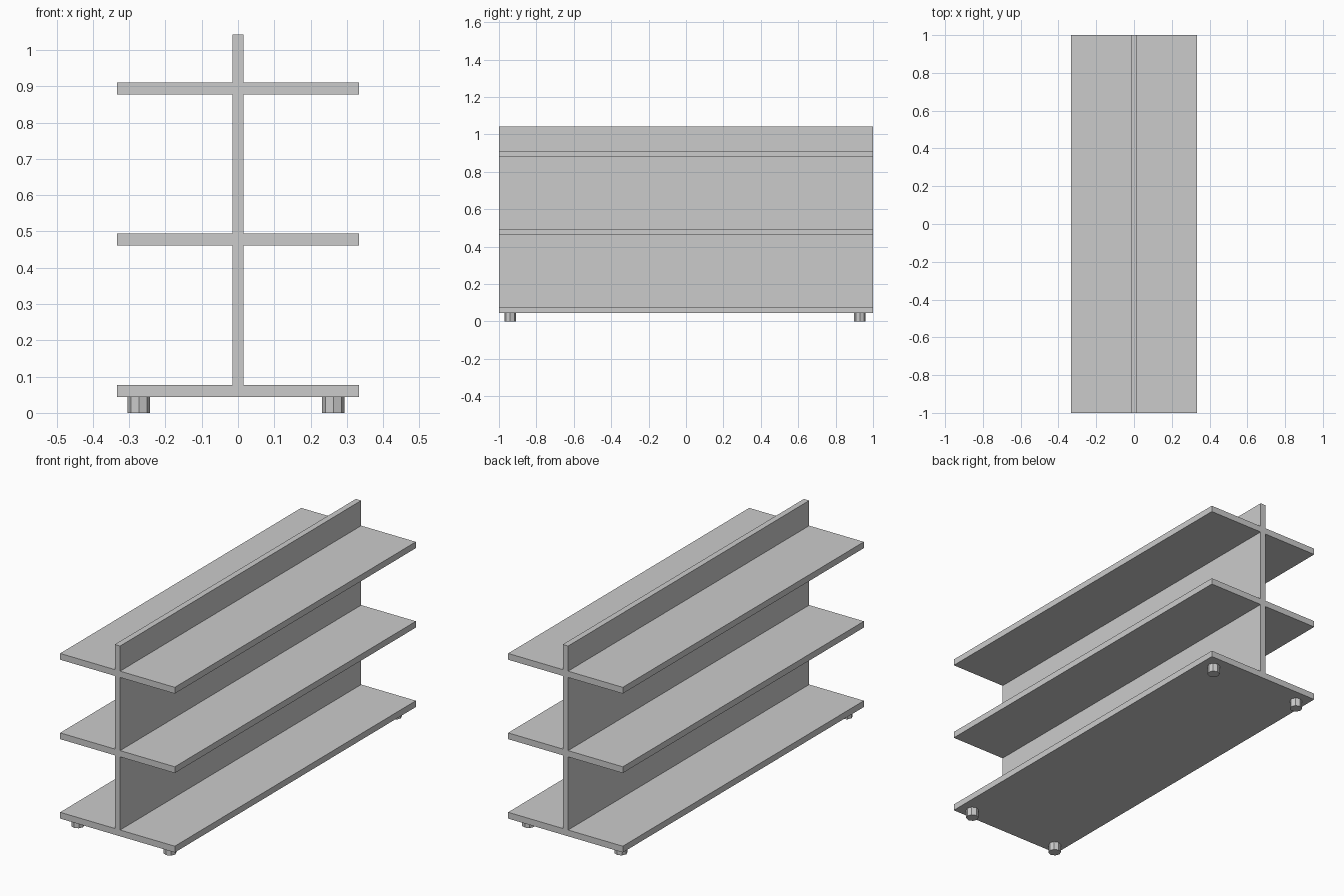
import bpy, bmesh

if "Cube" in bpy.data.objects:
    bpy.data.objects.remove(bpy.data.objects["Cube"])

HALF_W, HALF_T, HALF_L = 0.333, 0.0155, 1.0
BASE_Z, TOP_Z = 0.044, 1.043
SHELVES = [(BASE_Z, 0.077), (0.461, 0.494), (0.878, 0.911)]


def make_object(name, bm):
    bmesh.ops.recalc_face_normals(bm, faces=bm.faces)
    mesh = bpy.data.meshes.new(name)
    bm.to_mesh(mesh)
    bm.free()
    obj = bpy.data.objects.new(name, mesh)
    bpy.context.collection.objects.link(obj)
    return obj


# Shelf unit: mirrored cross-section of upright panel and shelves, extruded along y
right = []
for z0, z1 in SHELVES:
    if z0 > BASE_Z:
        right.append((HALF_T, z0))
    right += [(HALF_W, z0), (HALF_W, z1), (HALF_T, z1)]
right.append((HALF_T, TOP_Z))
profile = right + [(-x, z) for x, z in reversed(right)]

bm = bmesh.new()
face = bm.faces.new([bm.verts.new((x, -HALF_L, z)) for x, z in profile])
ext = bmesh.ops.extrude_face_region(bm, geom=[face], use_keep_orig=True)
moved = [v for v in ext["geom"] if isinstance(v, bmesh.types.BMVert)]
bmesh.ops.translate(bm, verts=moved, vec=(0, 2 * HALF_L, 0))
make_object("shelf_unit", bm)

# Feet: short octagonal posts under the base corners
for side, x in (("left", -0.273), ("right", 0.263)):
    for end, y in (("front", -0.94), ("back", 0.93)):
        bm = bmesh.new()
        bmesh.ops.create_cone(bm, cap_ends=True, segments=8,
                              radius1=0.031, radius2=0.031, depth=BASE_Z)
        foot = make_object(f"{end}_{side}_foot", bm)
        foot.location = (x, y, BASE_Z / 2)
